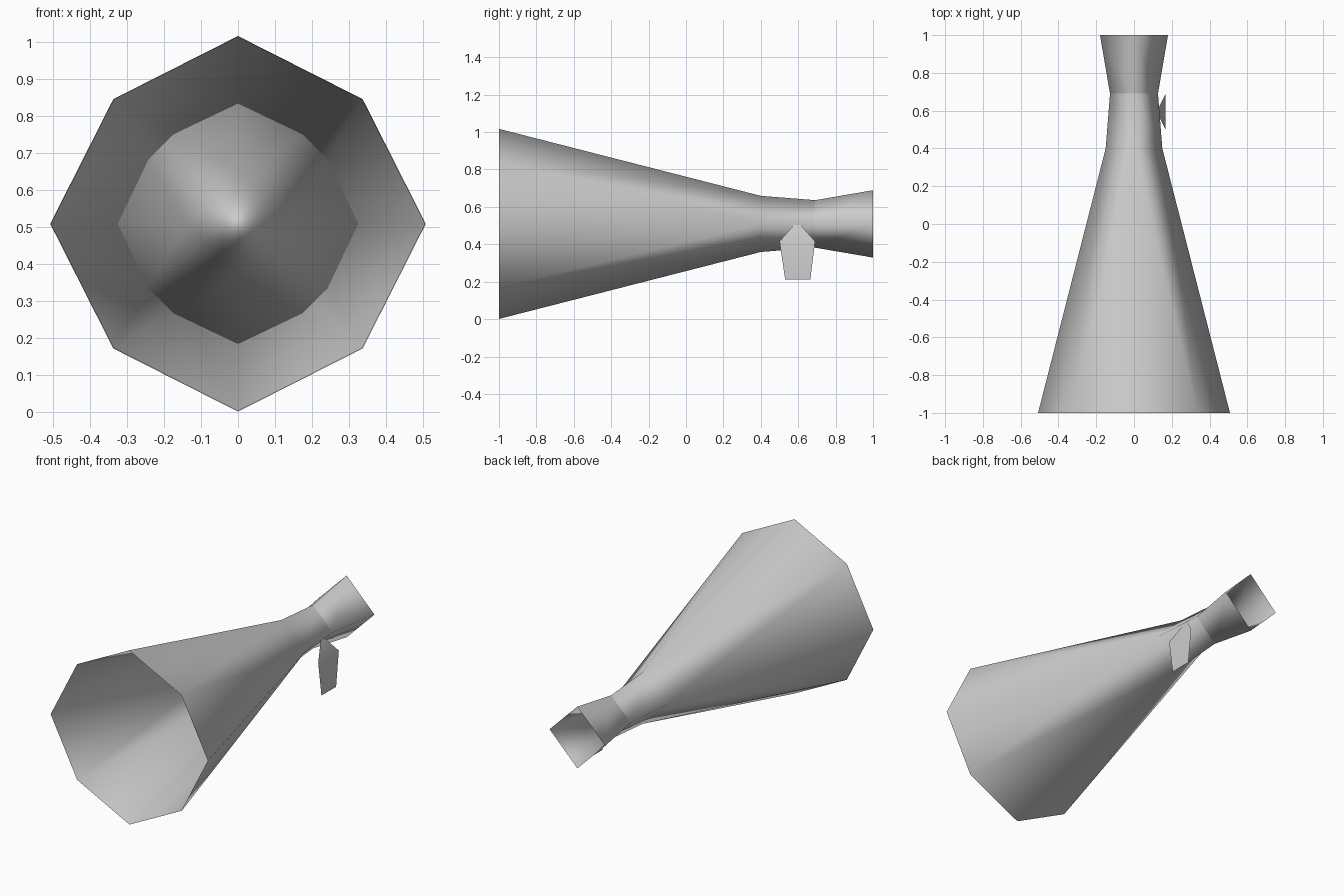
import bpy
import bmesh
from math import pi, sin, cos

cube = bpy.data.objects.get("Cube")
if cube:
    bpy.data.objects.remove(cube, do_unlink=True)

CENTRE_Z = 0.509

grey = bpy.data.materials.new("light_grey")
grey.use_nodes = True
colour = (0.6, 0.6, 0.6, 1.0)
grey.diffuse_color = colour
grey.node_tree.nodes["Principled BSDF"].inputs["Base Color"].default_value = colour


def ring(bm, y, radius, diagonal=None):
    """Diamond ring round the y axis, with extra diagonal corners if given."""
    count = 8 if diagonal else 4
    verts = []
    for i in range(count):
        r = diagonal if diagonal and i % 2 else radius
        a = 2 * pi * i / count
        verts.append(bm.verts.new((r * cos(a), y, CENTRE_Z + r * sin(a))))
    return verts


def bridge(bm, a, b):
    """Join two diamond rings; outward when b lies behind a."""
    for i in range(4):
        j = (i + 1) % 4
        bm.faces.new((a[i], a[j], b[j], b[i]))


def bell(bm, rim, throat):
    """Join an eight-sided rim to a four-sided throat."""
    for i in range(4):
        j = (i + 1) % 4
        corner, mid, after = rim[2 * i], rim[2 * i + 1], rim[(2 * i + 2) % 8]
        bm.faces.new((corner, mid, throat[i]))
        bm.faces.new((mid, throat[j], throat[i]))
        bm.faces.new((mid, after, throat[j]))


def finish(name, bm):
    mesh = bpy.data.meshes.new(name)
    bm.to_mesh(mesh)
    bm.free()
    mesh.materials.append(grey)
    mesh.polygons.foreach_set("use_smooth", [True] * len(mesh.polygons))
    obj = bpy.data.objects.new(name, mesh)
    bpy.context.collection.objects.link(obj)
    return obj


# Horn: open eight-sided bell narrowing to a four-sided neck
bm = bmesh.new()
throat = ring(bm, 0.4, 0.15)
bell(bm, ring(bm, -1.0, 0.508, 0.477), throat)
bridge(bm, throat, ring(bm, 0.69, 0.127))
finish("horn", bm)

# Horn lining: inside of the bell, closed at the throat
bm = bmesh.new()
throat = ring(bm, 0.4, 0.14)
bell(bm, ring(bm, -1.0, 0.506, 0.475), throat)
bm.faces.new(throat)
bmesh.ops.reverse_faces(bm, faces=[f for f in bm.faces if len(f.verts) == 3])
finish("horn_lining", bm)

# Mouthpiece: open flared four-sided end piece
bm = bmesh.new()
bridge(bm, ring(bm, 0.69, 0.127), ring(bm, 1.0, 0.18))
finish("mouthpiece", bm)

# Mouthpiece lining: inside of the mouthpiece, closed at the neck
bm = bmesh.new()
neck = ring(bm, 0.69, 0.12)
bridge(bm, ring(bm, 1.0, 0.178), neck)
bm.faces.new(reversed(neck))
finish("mouthpiece_lining", bm)

# Trigger: thin plate with a leaning triangular top
bm = bmesh.new()
tip, back, low_back, low_front, front = [bm.verts.new(p) for p in (
    (0.12, 0.595, 0.525), (0.167, 0.69, 0.415), (0.167, 0.665, 0.213),
    (0.167, 0.53, 0.213), (0.167, 0.5, 0.415))]
bm.faces.new((tip, front, back))
bm.faces.new((front, low_front, low_back, back))
finish("trigger", bm)
